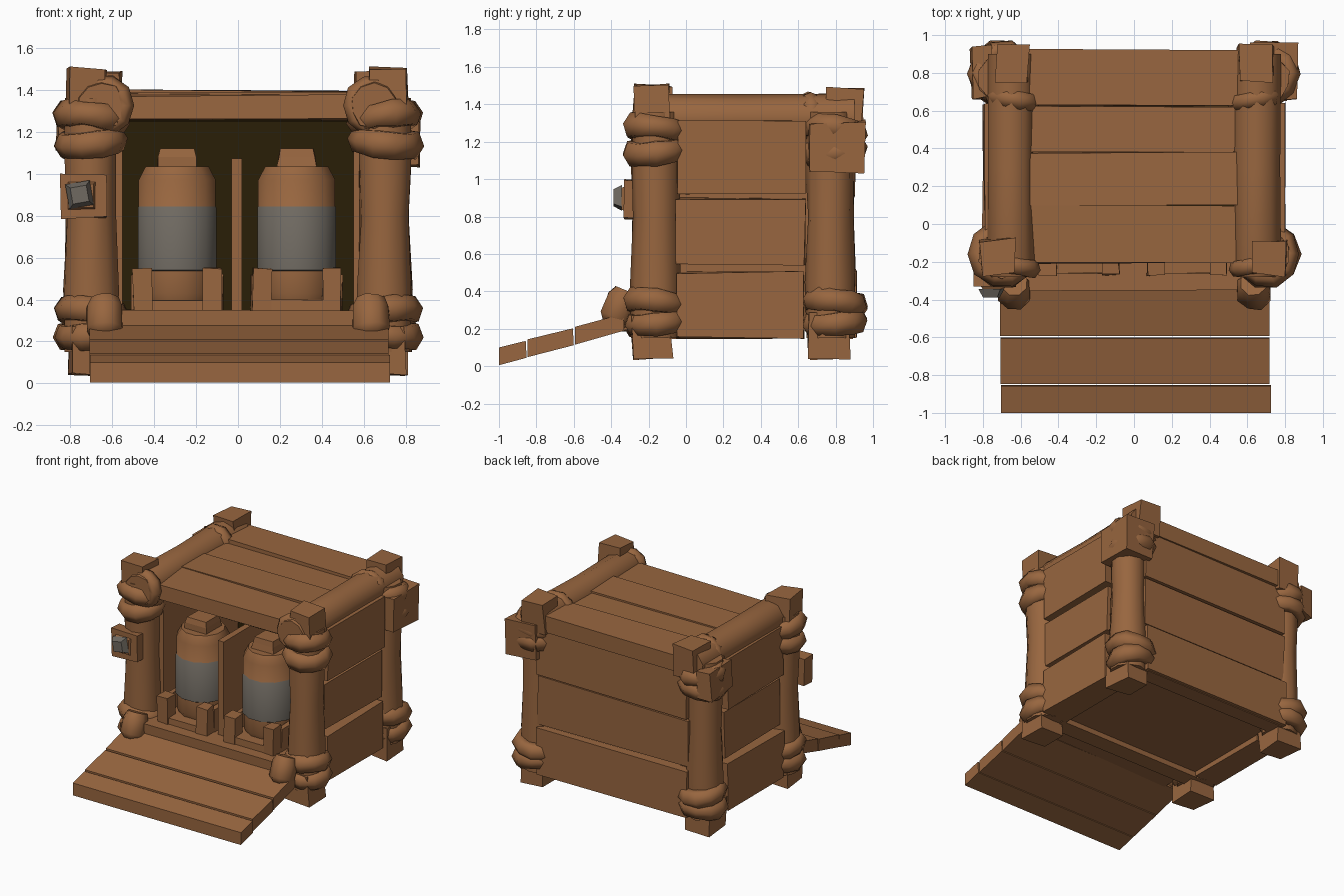
import bpy, bmesh, math, random
from mathutils import Vector, Matrix

random.seed(4)
old = bpy.data.objects.get("Cube")
if old:
    bpy.data.objects.remove(old, do_unlink=True)


def material(name, rgb):
    m = bpy.data.materials.new(name)
    m.use_nodes = True
    m.diffuse_color = (*rgb, 1)
    bsdf = next(n for n in m.node_tree.nodes if n.type == 'BSDF_PRINCIPLED')
    bsdf.inputs["Base Color"].default_value = (*rgb, 1)
    bsdf.inputs["Roughness"].default_value = 0.9
    return m


wood = material("brown wood", (0.315, 0.133, 0.05))
grey = material("grey label", (0.16, 0.143, 0.12))
dark = material("dark interior", (0.023, 0.013, 0.002))


def finish(name, bm, mats=(wood,), smooth=0):
    """Turn a bmesh into a named object, optionally smooth shaded."""
    bmesh.ops.recalc_face_normals(bm, faces=bm.faces)
    mesh = bpy.data.meshes.new(name)
    bm.to_mesh(mesh)
    bm.free()
    ob = bpy.data.objects.new(name, mesh)
    bpy.context.collection.objects.link(ob)
    for m in mats:
        mesh.materials.append(m)
    if smooth:
        bpy.ops.object.select_all(action='DESELECT')
        ob.select_set(True)
        bpy.context.view_layer.objects.active = ob
        bpy.ops.object.shade_smooth_by_angle(angle=math.radians(smooth))
    return ob


def box(name, x, y, z, wobble=0.008, mat=wood):
    """Hand-cut board given by its x, y and z ranges."""
    x, y, z = sorted(x), sorted(y), sorted(z)
    bm = bmesh.new()
    bmesh.ops.create_cube(bm, size=1)
    for v in bm.verts:
        v.co = Vector([r[1] if c > 0 else r[0] for c, r in zip(v.co, (x, y, z))])
        v.co += Vector([random.uniform(-wobble, wobble) for _ in range(3)])
    return finish(name, bm, (mat,))


def prism(name, yz, x0, x1):
    """Side profile extruded along x."""
    bm = bmesh.new()
    face = bm.faces.new([bm.verts.new((x0, y, z)) for y, z in yz])
    ext = bmesh.ops.extrude_face_region(bm, geom=[face])
    verts = [g for g in ext["geom"] if isinstance(g, bmesh.types.BMVert)]
    bmesh.ops.translate(bm, verts=verts, vec=(x1 - x0, 0, 0))
    return finish(name, bm)


def lathe(name, profile, place, sides=10, mats=(wood,), smooth=50, rule=None, wobble=0):
    """Closed solid from (radius, height) rings, moved by a matrix."""
    bm = bmesh.new()
    rings = []
    for r, h in profile:
        ring = []
        for i in range(sides):
            a = math.tau * (i + 0.5) / sides
            k = r + random.uniform(-wobble, wobble)
            ring.append(bm.verts.new((k * math.cos(a), k * math.sin(a), h)))
        rings.append(ring)
    for low, high in zip(rings, rings[1:]):
        for i in range(sides):
            j = (i + 1) % sides
            bm.faces.new((low[i], low[j], high[j], high[i]))
    bm.faces.new(rings[0])
    bm.faces.new(rings[-1])
    if rule:
        for f in bm.faces:
            f.material_index = rule(f.calc_center_median().z)
    bm.transform(place)
    return finish(name, bm, mats, smooth)


def rope(name, centre, tilt, major=0.125, minor=0.058):
    """Thick binding ring around a log."""
    bm = bmesh.new()
    n, m = 10, 6
    rings = []
    for i in range(n):
        a = math.tau * i / n
        fat = minor * random.uniform(0.85, 1.1)
        ring = []
        for j in range(m):
            b = math.tau * j / m
            r = major + fat * math.cos(b)
            ring.append(bm.verts.new((r * math.cos(a), r * math.sin(a), fat * 1.2 * math.sin(b))))
        rings.append(ring)
    for i in range(n):
        p, q = rings[i], rings[(i + 1) % n]
        for j in range(m):
            k = (j + 1) % m
            bm.faces.new((p[j], q[j], q[k], p[k]))
    bm.transform(Matrix.Translation(centre) @ tilt)
    return finish(name, bm, smooth=70)


def rot(degrees, axis):
    return Matrix.Rotation(math.radians(degrees), 4, axis)


# Corner posts with square ends and rope bindings
for s, side in ((1, "left"), (-1, "right")):
    for y, end in ((-0.16, "front"), (0.77, "back")):
        tag = f"{end}_{side}"
        x = 0.70 * s
        front = end == "front"
        lathe(f"{tag}_post", [(0.13, 0.15), (0.135, 0.45), (0.122, 0.8), (0.13, 1.1), (0.125, 1.36)],
              Matrix.Translation((x, y, 0)), wobble=0.006)
        top_x, top_y = (0.72 * s, -0.17) if front else (0.645 * s, 0.86)
        box(f"{tag}_post_top", (top_x - 0.09, top_x + 0.09), (top_y - 0.1, top_y + 0.085),
            (1.25, 1.505 if front else 1.485), 0.013)
        foot_y = y if not front else y - 0.02
        box(f"{tag}_post_foot", (x - 0.1, x + 0.1), (foot_y - 0.11, foot_y + 0.1), (0.045, 0.28), 0.014)
        rope_y = y if front else y + 0.025
        for z, t in ((0.235, 5), (0.335, -8), (1.15, 6), (1.265, -8)):
            rope(f"{tag}_rope", (x, rope_y, z), rot(t * s, 'Y') @ rot(t, 'X'))
    # Rounded top rail and its bindings
    lathe(f"{side}_top_rail", [(0.11, -0.28), (0.13, -0.2), (0.125, 0.3), (0.13, 0.9)],
          Matrix.Translation((0.65 * s, 0, 1.325)) @ rot(-90, 'X'), wobble=0.006)
    for y in (-0.22, 0.66):
        rope(f"{side}_rail_rope", (0.64 * s, y, 1.325), rot(90, 'X') @ rot(10 * s, 'Y'), 0.105, 0.042)
    # Side planks and inner wall
    for z, out in (((0.15, 0.5), 0.80), ((0.54, 0.895), 0.775), ((0.925, 1.31), 0.795)):
        box(f"{side}_side_plank", (0.6 * s, out * s), (-0.05, 0.635), z)
    box(f"{side}_inner_wall", (0.55 * s, 0.62 * s), (-0.12, 0.85), (0.25, 1.32), 0)
    # Binding knot at the ramp hinge
    lathe(f"{side}_hinge_knot", [(0.065, -0.1), (0.092, -0.06), (0.092, 0.05), (0.07, 0.095)],
          Matrix.Translation((0.635 * s, -0.35, 0.315)) @ rot(-22, 'X'), 8, smooth=60, wobble=0.006)

# Patches nailed round the back corners
box("left_corner_patch", (0.62, 0.87), (0.65, 0.95), (1.04, 1.31), 0.015)
box("right_corner_patch", (-0.865, -0.76), (0.67, 0.94), (1.12, 1.33), 0.015)

# Back planks
for z, out in (((0.15, 0.51), 0.915), ((0.53, 0.9), 0.89), ((0.91, 1.36), 0.905)):
    box("back_plank", (-0.64, 0.64), (0.8, out), z)

# Roof boards
for y, top in (((-0.21, 0.1), 1.375), ((0.105, 0.38), 1.385), ((0.385, 0.62), 1.375), ((0.625, 0.92), 1.395)):
    box("roof_board", (-0.6, 0.6), y, (1.26, top))

# Floor, front sill and dark lining
box("floor", (-0.68, 0.68), (-0.22, 0.85), (0.19, 0.345), 0)
box("front_sill", (-0.57, 0.57), (-0.35, -0.18), (0.19, 0.35), 0.006)
for y in (-0.1, 0.84):
    box("bottom_beam", (-0.62, 0.62), (y - 0.07, y + 0.05), (0.145, 0.25), 0.005)
box("back_lining", (-0.55, 0.55), (0.785, 0.793), (0.345, 1.26), 0, dark)
box("ceiling_lining", (-0.55, 0.55), (-0.18, 0.785), (1.245, 1.253), 0, dark)

# Lowered front ramp of three boards
for a, b in (((-1.0, 0.005), (-0.852, 0.045)), ((-0.848, 0.048), (-0.6, 0.112)),
             ((-0.594, 0.115), (-0.33, 0.19))):
    prism("ramp_board", [a, b, (b[0] - 0.005, b[1] + 0.09), (a[0], a[1] + 0.095)],
          -0.705 + random.uniform(-0.006, 0.006), 0.72 + random.uniform(-0.006, 0.006))

# Central divider
box("divider", (-0.03, 0.018), (-0.2, 0.78), (0.34, 1.07), 0.003)

# Bottles in their cradles
for x, side in ((0.28, "left"), (-0.29, "right")):
    body = [(0.165, 0.38), (0.185, 0.43), (0.185, 0.535), (0.194, 0.54), (0.194, 0.838),
            (0.19, 0.843), (0.19, 0.97), (0.155, 1.035)]
    lathe(f"{side}_bottle", body, Matrix.Translation((x, -0.01, 0)), 12, (wood, grey), 40,
          lambda z: 1 if 0.536 < z < 0.842 else 0)
    lathe(f"{side}_bottle_cap", [(0.135, 1.02), (0.125, 1.08), (0.11, 1.12)],
          Matrix.Translation((x, -0.01, 0)), 4, smooth=0, wobble=0.006)
    for d in (-0.165, 0.165):
        box(f"{side}_cradle_arm", (x + d - 0.044, x + d + 0.044), (-0.27, -0.17), (0.34, 0.55), 0.006)
        box(f"{side}_cradle_side", (x + d * 1.2 - 0.02, x + d * 1.2 + 0.02), (-0.18, 0.2), (0.34, 0.52), 0.004)
    box(f"{side}_cradle_bar", (x - 0.2, x + 0.2), (-0.26, 0.2), (0.34, 0.4), 0.004)

# Latch on the right front post, with a grey-faced stud
box("latch_plate", (-0.845, -0.625), (-0.325, -0.24), (0.79, 0.995), 0.01)
lathe("latch_stud", [(0.105, 0), (0.08, 0.03)],
      Matrix.Translation((-0.745, -0.315, 0.895)) @ rot(90, 'X'), 4, smooth=0)
lathe("latch_stud_face", [(0.084, 0), (0.055, 0.045)],
      Matrix.Translation((-0.755, -0.343, 0.9)) @ rot(90, 'X') @ rot(10, 'Z'), 4, (grey,), 0)
